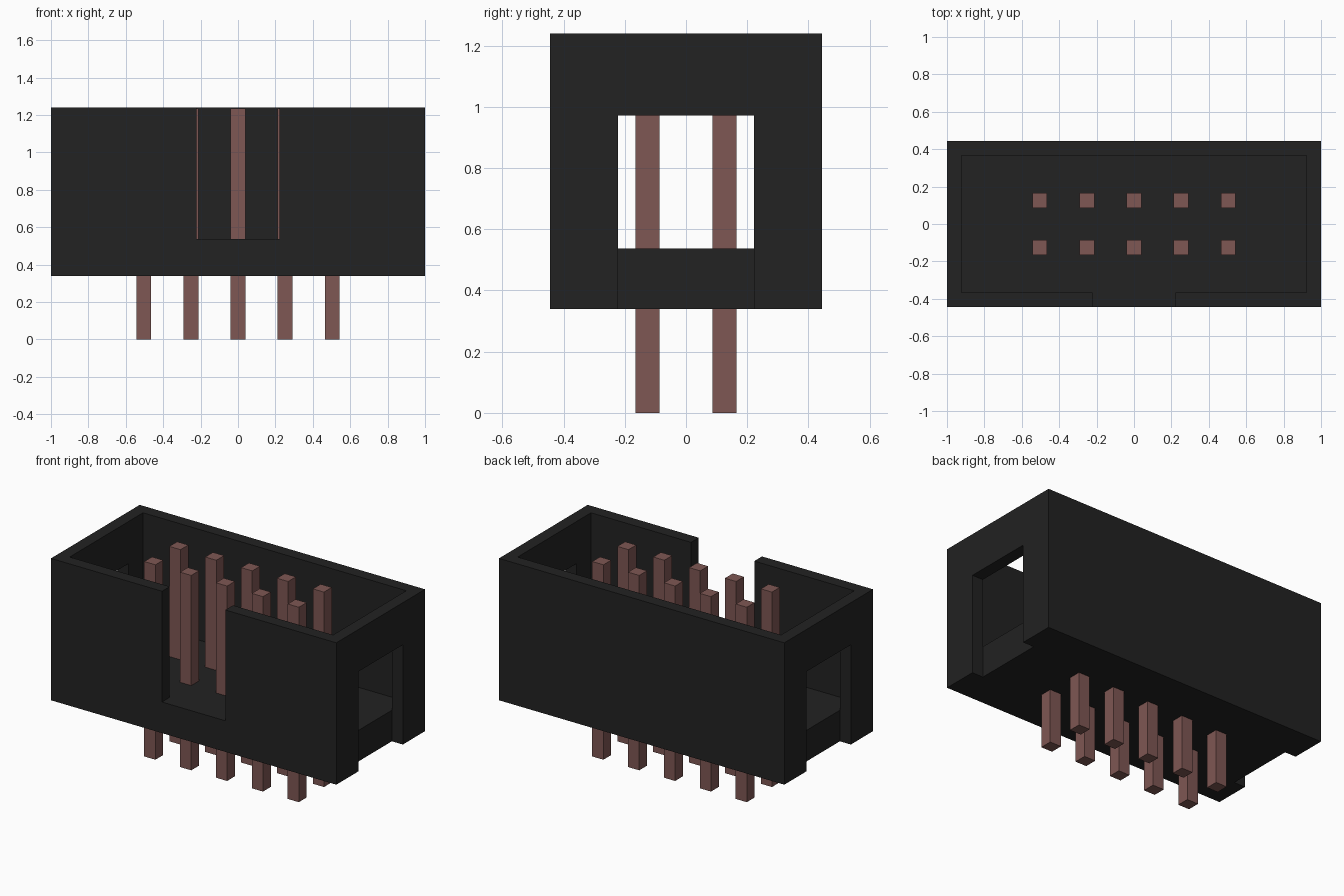
import bpy

if "Cube" in bpy.data.objects:
    bpy.data.objects.remove(bpy.data.objects["Cube"])

HX, HY = 1.0, 0.444          # housing half sizes
Z0, FLOOR, TOP = 0.34, 0.537, 1.239
WALL, SLOT = 0.077, 0.222    # wall thickness, half width of the openings
PITCH, PIN = 0.2515, 0.078


def material(name, color):
    m = bpy.data.materials.new(name)
    m.diffuse_color = (*color, 1)
    m.use_nodes = True
    m.node_tree.nodes["Principled BSDF"].inputs["Base Color"].default_value = m.diffuse_color
    return m


def box(name, lo, hi, mat=None):
    bpy.ops.mesh.primitive_cube_add(size=1)
    ob = bpy.context.object
    ob.name = name
    ob.location = [(a + b) / 2 for a, b in zip(lo, hi)]
    ob.scale = [b - a for a, b in zip(lo, hi)]
    bpy.ops.object.transform_apply(location=True, rotation=False, scale=True)
    if mat:
        ob.data.materials.append(mat)
    return ob


def cut(target, lo, hi):
    cutter = box("cutter", lo, hi)
    cutter.hide_render = True
    mod = target.modifiers.new("cut", 'BOOLEAN')
    mod.operation, mod.solver, mod.object = 'DIFFERENCE', 'EXACT', cutter
    bpy.context.view_layer.objects.active = target
    bpy.ops.object.modifier_apply(modifier=mod.name)
    bpy.data.objects.remove(cutter)


black = material("black_plastic", (0.016, 0.016, 0.016))
copper = material("pin_metal", (0.21, 0.095, 0.087))

# Housing: open tray with a key slot in front and a window in each end
housing = box("housing", (-HX, -HY, Z0), (HX, HY, TOP), black)
cut(housing, (-HX + WALL, -HY + WALL, FLOOR), (HX - WALL, HY - WALL, TOP + 0.2))
cut(housing, (-SLOT, -HY - 0.2, FLOOR), (SLOT, -HY + WALL + 0.1, TOP + 0.2))
for s in (-1, 1):
    xs = sorted((s * (HX - WALL), s * (HX + 0.2)))
    cut(housing, (xs[0], -SLOT, Z0 - 0.2), (xs[1], SLOT, 0.972))

# Two rows of five square pins running through the floor
for row, y in (("front", -PITCH / 2), ("back", PITCH / 2)):
    for i in range(5):
        x, h = (i - 2) * PITCH, PIN / 2
        box(f"{row}_pin_{i + 1}", (x - h, y - h, 0), (x + h, y + h, 1.235), copper)
